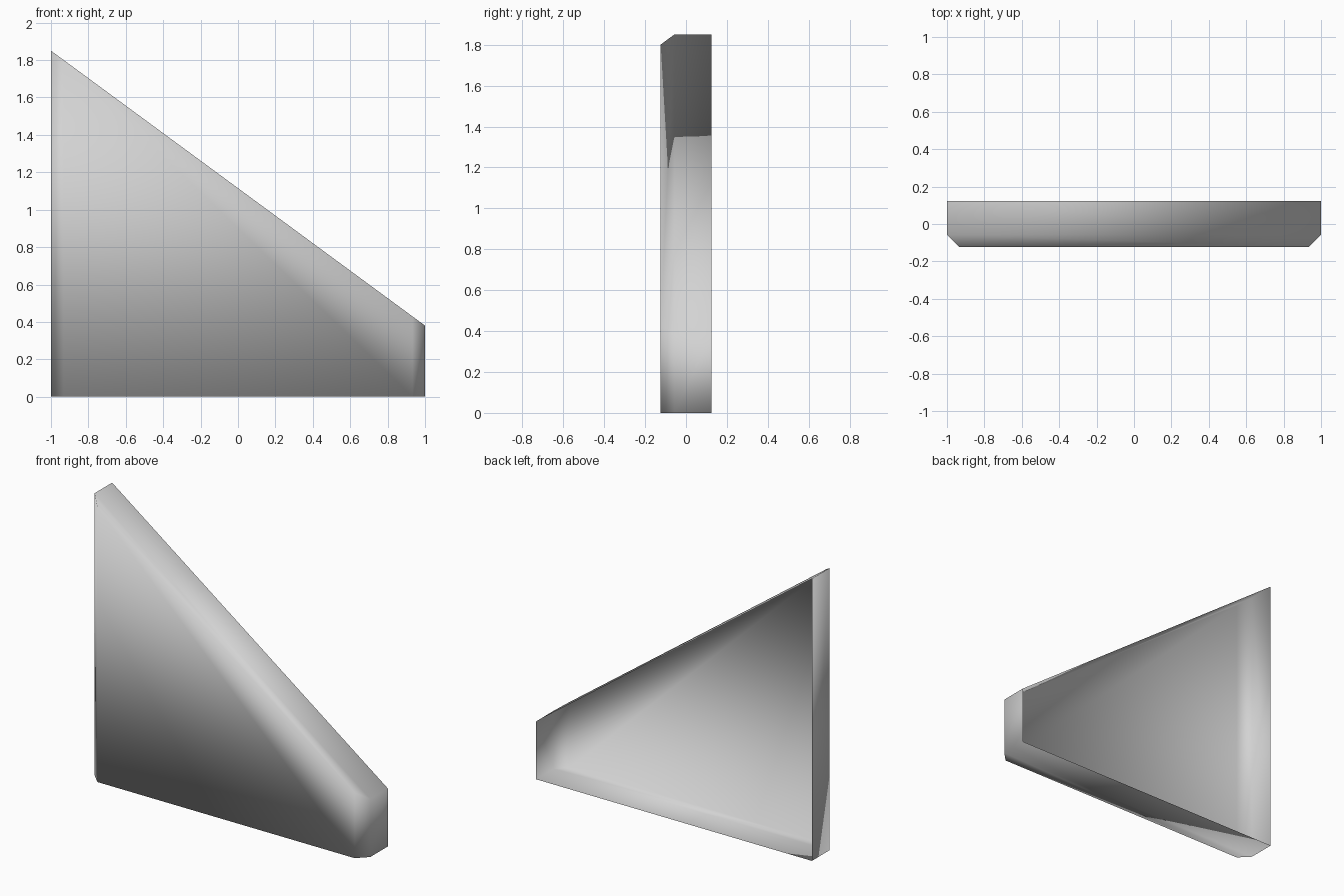
import bpy
import bmesh

cube = bpy.data.objects.get("Cube")
if cube:
    bpy.data.objects.remove(cube, do_unlink=True)

# Light grey material
grey = bpy.data.materials.new("light_grey")
grey.use_nodes = True
colour = (0.65, 0.65, 0.65, 1)
grey.diffuse_color = colour
grey.node_tree.nodes["Principled BSDF"].inputs["Base Color"].default_value = colour

# Shell outline from the back left round the chamfered front to the back right
half_depth, chamfer = 0.124, 0.067
left_half = [(-1, half_depth), (-1, chamfer - half_depth), (chamfer - 1, -half_depth)]
outline = left_half + [(-x, y) for x, y in reversed(left_half)]


def slope_height(x):
    return 1.85 - 0.735 * (x + 1)


bm = bmesh.new()
bottom = [bm.verts.new((x, y, 0)) for x, y in outline]
top = [bm.verts.new((x, y, slope_height(x))) for x, y in outline]

# Walls; the back stays open
walls = []
for i in range(len(outline) - 1):
    walls.append(bm.faces.new((bottom[i], bottom[i + 1], top[i + 1], top[i])))

# Sloping top and flat base, each a main strip and a chamfered front strip
for ring, flip in ((top, False), (bottom, True)):
    for strip in ((0, 1, 4, 5), (1, 2, 3, 4)):
        corners = [ring[i] for i in strip]
        bm.faces.new(corners[::-1] if flip else corners)

# Front panel folds along the diagonal from the tall corner
bmesh.utils.face_split(walls[2], top[2], bottom[3])

# One continuous smooth surface
for face in bm.faces:
    face.smooth = True

mesh = bpy.data.meshes.new("sloped_shell")
bm.to_mesh(mesh)
bm.free()
mesh.materials.append(grey)
shell = bpy.data.objects.new("sloped_shell", mesh)
bpy.context.collection.objects.link(shell)
